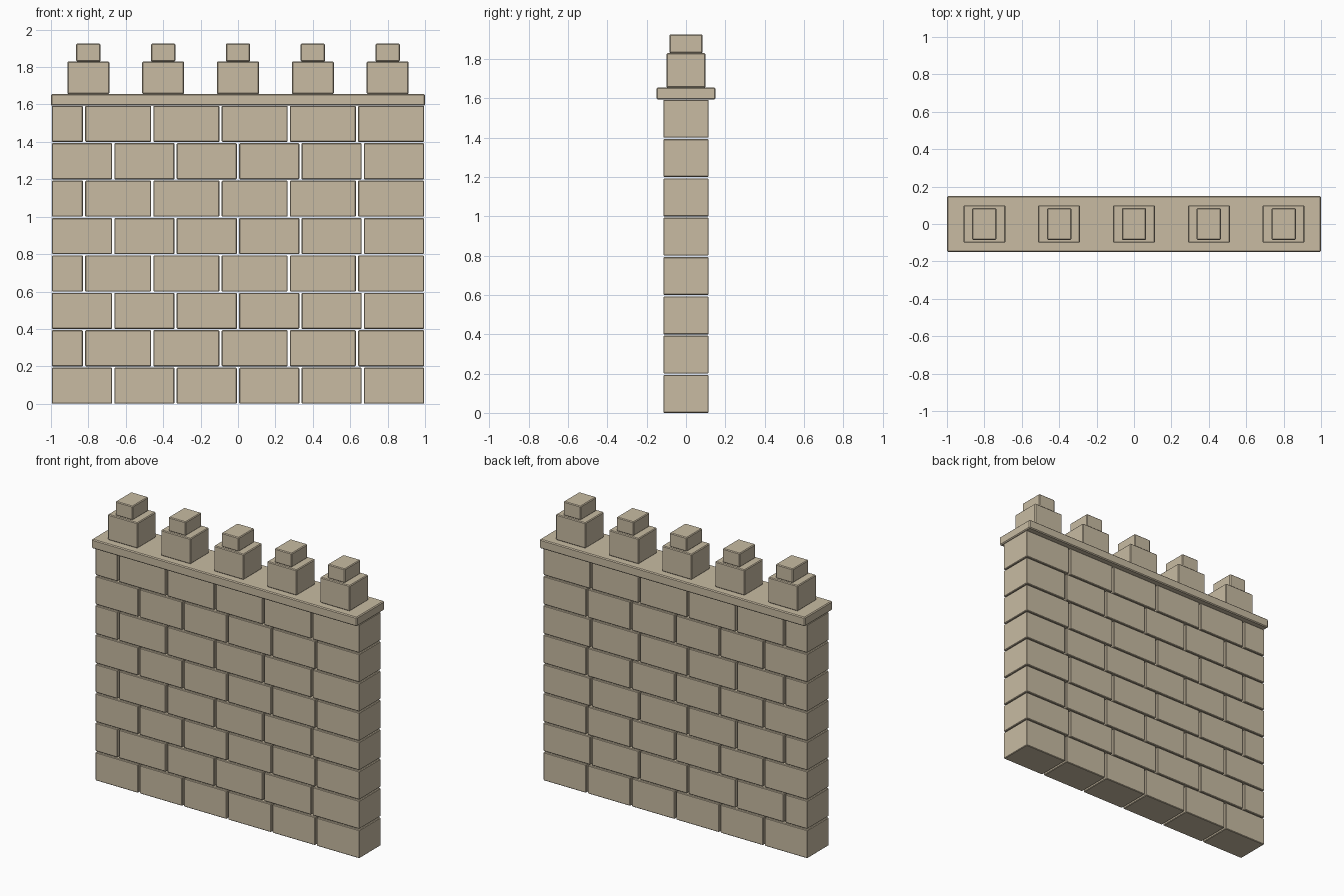
import bpy

if "Cube" in bpy.data.objects:
    bpy.data.objects.remove(bpy.data.objects["Cube"])

stone = bpy.data.materials.new("sandstone")
stone.diffuse_color = (0.58, 0.50, 0.365, 1)
stone.use_nodes = True
stone.node_tree.nodes["Principled BSDF"].inputs["Base Color"].default_value = stone.diffuse_color


def block(name, x0, x1, half_y, z0, z1, bevel):
    """Box between the given limits, centred on y = 0, with chamfered edges."""
    bpy.ops.mesh.primitive_cube_add(size=1)
    ob = bpy.context.object
    ob.name = name
    sx, sy, sz = x1 - x0, 2 * half_y, z1 - z0
    for v in ob.data.vertices:
        v.co = ((x0 + x1) / 2 + v.co.x * sx, v.co.y * sy, (z0 + z1) / 2 + v.co.z * sz)
    ob.data.materials.append(stone)
    mod = ob.modifiers.new("chamfer", "BEVEL")
    mod.width = bevel
    mod.segments = 1
    return ob


END, GAP = 0.995, 0.012
ROWS, PITCH, HEIGHT = 8, 0.2, 0.193
HALF_BRICK = 0.166

# Wall courses: six equal bricks, alternating with a half brick plus five longer ones
for row in range(ROWS):
    z = row * PITCH
    start, count = -END, 6
    if row % 2:
        block(f"half_brick_{row}", -END, -END + HALF_BRICK, 0.115, z, z + HEIGHT, 0.004)
        start, count = -END + HALF_BRICK + GAP, 5
    step = (END + GAP - start) / count
    for i in range(count):
        x = start + i * step
        block(f"brick_{row}_{i}", x, x + step - GAP, 0.115, z, z + HEIGHT, 0.004)

# Coping slab along the top
block("coping_slab", -1.0, 1.0, 0.15, 1.594, 1.656, 0.006)

# Battlements: a large block with a smaller cap block on each
for i in range(5):
    x = -0.8 + 0.4 * i
    block(f"merlon_{i}", x - 0.112, x + 0.112, 0.1, 1.656, 1.83, 0.005)
    block(f"merlon_cap_{i}", x - 0.065, x + 0.065, 0.085, 1.83, 1.925, 0.005)
